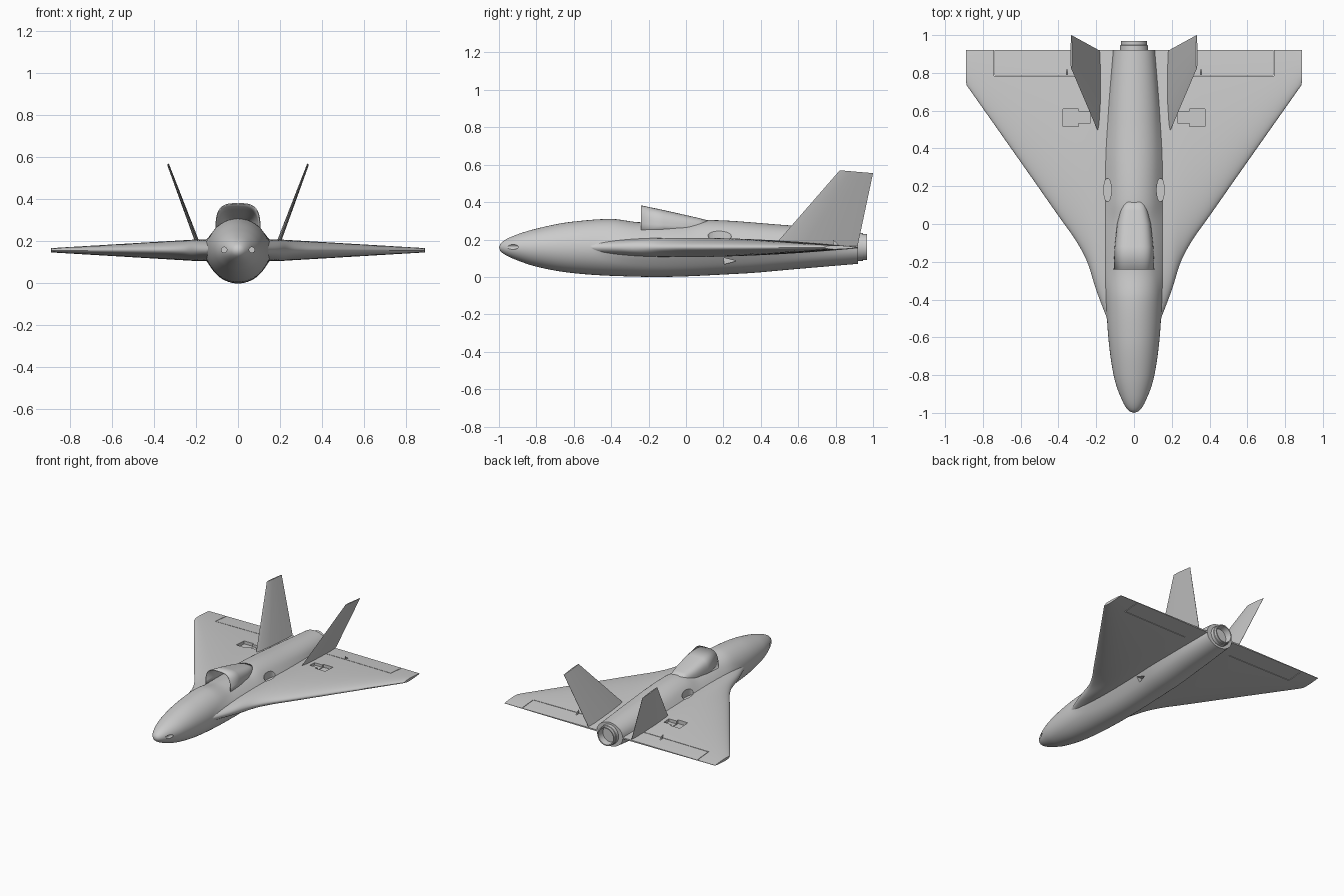
import bpy, bmesh, math

if "Cube" in bpy.data.objects:
    bpy.data.objects.remove(bpy.data.objects["Cube"])

MID = 0.158          # height of the wing plane
TE = 0.92            # wing trailing edge


def curve(pts, warp=lambda v: v):
    """Monotone smooth interpolation through (input, value) points."""
    X = [warp(p[0]) for p in pts]
    Y = [p[1] for p in pts]
    d = [(Y[i + 1] - Y[i]) / (X[i + 1] - X[i]) for i in range(len(X) - 1)]
    m = [d[0]] + [2 * a * b / (a + b) if a * b > 0 else 0 for a, b in zip(d, d[1:])] + [d[-1]]

    def f(v):
        v = min(max(warp(v), X[0]), X[-1])
        i = max(k for k in range(len(d)) if X[k] <= v)
        h = X[i + 1] - X[i]
        t = (v - X[i]) / h
        return ((2*t**3 - 3*t*t + 1) * Y[i] + (t**3 - 2*t*t + t) * h * m[i]
                + (3*t*t - 2*t**3) * Y[i + 1] + (t**3 - t*t) * h * m[i + 1])
    return f


def loft(name, rings, closed=True, caps=True, loop=False, angle=35):
    """Skin a list of equal-length point rings."""
    bm = bmesh.new()
    vs = [[bm.verts.new(p) for p in r] for r in rings]
    n = len(rings[0])
    pairs = list(zip(vs, vs[1:])) + ([(vs[-1], vs[0])] if loop else [])
    for a, b in pairs:
        for j in range(n if closed else n - 1):
            k = (j + 1) % n
            bm.faces.new((a[j], a[k], b[k], b[j]))
    if caps:
        bm.faces.new(vs[0])
        bm.faces.new(vs[-1])
    bmesh.ops.remove_doubles(bm, verts=bm.verts, dist=1e-5)
    bmesh.ops.recalc_face_normals(bm, faces=bm.faces)
    me = bpy.data.meshes.new(name)
    bm.to_mesh(me)
    bm.free()
    ob = bpy.data.objects.new(name, me)
    bpy.context.collection.objects.link(ob)
    smooth(ob, angle)
    return ob


def smooth(ob, angle):
    bpy.ops.object.select_all(action='DESELECT')
    bpy.context.view_layer.objects.active = ob
    ob.select_set(True)
    bpy.ops.object.shade_smooth_by_angle(angle=math.radians(angle))


# Body curves along the length: half width, height above and below the wing plane
nose = lambda y: math.sqrt(max(y + 1, 0))
width = curve([(-1, 0), (-.9, .078), (-.8, .108), (-.6, .136), (-.5, .143),
               (-.3, .15), (.3, .15), (.6, .135), (.92, .11)], nose)
top = curve([(-1, 0), (-.9, .07), (-.8, .1), (-.6, .138), (-.4, .152), (-.24, .134),
             (0, .132), (.12, .146), (.55, .118), (.92, .092)], nose)
bottom = curve([(-1, 0), (-.9, .07), (-.8, .103), (-.6, .138), (-.4, .152),
                (-.15, .158), (.3, .14), (.6, .115), (.92, .088)], nose)
outline = curve([(-.5, .143), (-.35, .2), (-.2, .248), (-.1, .3), (.04, .398),
                 (.3, .58), (.74, .89)])


def leading_edge(x):
    lo, hi = -.5, .74
    for _ in range(24):
        c = (lo + hi) / 2
        lo, hi = (c, hi) if outline(c) < x else (lo, c)
    return hi


def wing_half(x, y):
    le = leading_edge(abs(x))
    s = min(max((y - le) / (TE - le), 0), 1)
    f = 10 * (.2969 * s**.5 - .126*s - .3516*s*s + .2843*s**3 - .1015*s**4) + .08 * s
    return f * (.05 - .04 * (max(abs(x), .2) - .2) / .69)


def half_height(x, y, h):
    """Body ellipse blended into the wing with a fillet."""
    a = h * math.sqrt(max(0, 1 - (x / max(width(y), 1e-6))**2))
    b = wing_half(x, y) if y > -.5 else 0
    k = max(b, 1e-6)
    return max(a, b) + k * .25 * max(0, 1 - abs(a - b) / k)**2


# Blended body and delta wing
rings = []
for i in range(91):
    y = -1 + 1.92 * (i / 90)**1.25
    a = width(y)
    w = max(a, outline(y)) if y > -.5 else a
    half = [a * math.sin(j / 16 * math.pi / 2) for j in range(17)]
    half += [a + (w - a) * math.sin(j / 20 * math.pi / 2) for j in range(1, 21)]
    xs = [-x for x in half[:0:-1]] + half
    rings.append([(x, y, MID + half_height(x, y, top(y))) for x in xs]
                 + [(x, y, MID - half_height(x, y, bottom(y))) for x in reversed(xs)])
bm_rings = [[rings[0][0]] * len(rings[0])] + rings[1:]
# the nose ring collapses to a point, so cap only the tail
body = loft("body_and_wing", bm_rings, caps=False)
bm = bmesh.new()
bm.from_mesh(body.data)
bmesh.ops.holes_fill(bm, edges=[e for e in bm.edges if e.is_boundary])
bmesh.ops.recalc_face_normals(bm, faces=bm.faces)
bm.to_mesh(body.data)
bm.free()


def cut(loc, size, sides=0, rot=(0, 0, 0)):
    """Cut a box (sides=0) or prism out of the body on both sides."""
    for sx in (1, -1):
        p = (loc[0] * sx, loc[1], loc[2])
        if sides:
            bpy.ops.mesh.primitive_cylinder_add(vertices=sides, radius=.5, depth=1, location=p, rotation=rot)
        else:
            bpy.ops.mesh.primitive_cube_add(size=1, location=p)
        c = bpy.context.object
        c.scale = size
        c.hide_render = True
        m = body.modifiers.new("cut", 'BOOLEAN')
        m.operation, m.solver, m.object = 'DIFFERENCE', 'EXACT', c
        bpy.context.view_layer.objects.active = body
        bpy.ops.object.modifier_apply(modifier=m.name)
        bpy.data.objects.remove(c)


Q = math.pi / 2
cut((.47, .785, MID), (.54, .004, .2))                      # elevon hinge gap
cut((.74, .87, MID), (.004, .174, .2))                      # elevon end gap
cut((.335, .5625, .24), (.08, .095, .15))                   # servo bay
cut((.27, .565, .245), (.08, .06, .15))                     # servo bay neck
cut((.14, .18, .24), (.04, .125, .1), 32)                   # upper oval vent
cut((.066, -.95, .16), (.026, .026, .18), 20, (Q, 0, 0))    # nose hole
cut((.16, .225, .085), (.04, .09, .12), 3, (0, Q, 0))       # lower triangular vent
smooth(body, 35)

# Intake scoop on the spine: open-fronted arch sinking into the body
arches = []
for y, hw, zt in ((-.24, .105, .38), (-.12, .1, .355), (0, .087, .328), (.07, .07, .312), (.13, .05, .297)):
    arch = []
    for j in range(25):
        t = math.pi * j / 24
        c, s = math.cos(t), math.sin(t)
        arch.append((math.copysign(abs(c)**.6, c) * hw, y, .245 + (zt - .245) * abs(s)**.6))
    arches.append(arch)
scoop = loft("intake_scoop", arches, closed=False, caps=False, angle=50)
sol = scoop.modifiers.new("wall", 'SOLIDIFY')
sol.thickness, sol.offset = .005, 0

# Exhaust nozzle: hollow lathed ring
profile = [(.88, .066), (.915, .066), (.917, .075), (.945, .074), (.947, .07), (.968, .07),
           (.968, .062), (.9, .056), (.88, .02)]
loft("exhaust_nozzle", [[(r * math.cos(2 * math.pi * j / 40), y, .16 + r * math.sin(2 * math.pi * j / 40))
                         for j in range(40)] for y, r in profile], loop=True, caps=False)


def mirror(ob):
    ob.modifiers.new("mirror", 'MIRROR')


# Canted tail fins
section = [(0, 0), (.08, .6), (.35, 1), (.7, .7), (1, .12), (1, -.12), (.7, -.7), (.35, -1), (.08, -.6)]
fin_rings = []
for x, y0, y1, z0, z1, th in ((.183, .472, .918, .168, .168, .011), (.332, .822, 1.0, .57, .555, .005)):
    fin_rings.append([(x + th * t, y0 + (y1 - y0) * c, z0 + (z1 - z0) * c) for c, t in section])
mirror(loft("tail_fin", fin_rings))

# Small control horns on the elevons
mirror(loft("control_horn", [[(x, .79, .16), (x, .785, .2), (x, .83, .16)] for x in (.352, .358)]))
